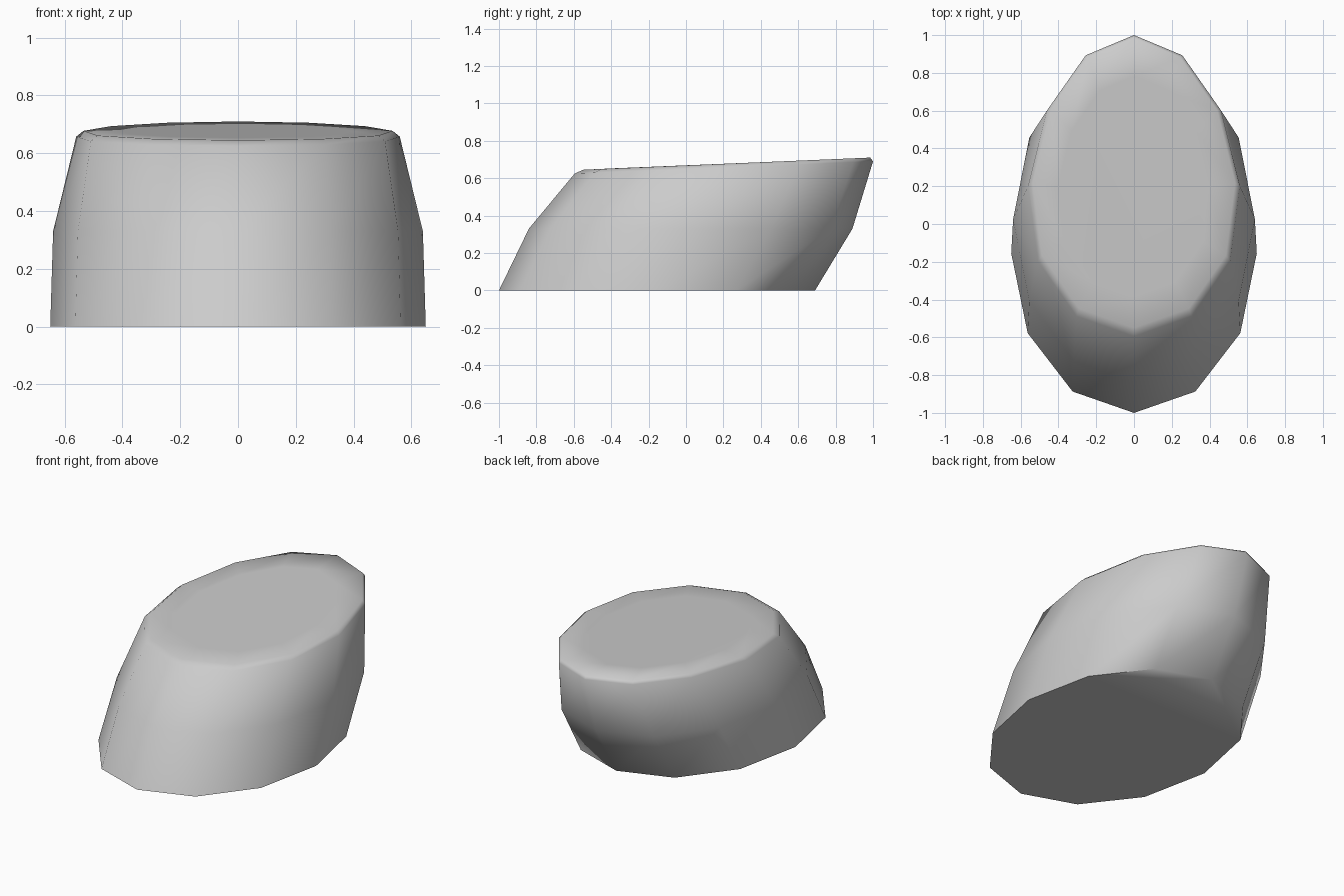
import bpy
import bmesh
import math

cube = bpy.data.objects.get("Cube")
if cube:
    bpy.data.objects.remove(cube, do_unlink=True)

SIDES = 12

grey = bpy.data.materials.new("plain grey")
grey.use_nodes = True
colour = (0.6, 0.6, 0.6, 1)
grey.diffuse_color = colour
grey.node_tree.nodes["Principled BSDF"].inputs["Base Color"].default_value = colour


def add_ring(bm, front, back, half_width, z_front, z_back, egg):
    """Oval ring tilted from front to back; egg narrows its back half."""
    ring = []
    for i in range(SIDES):
        a = math.tau * i / SIDES
        t = (1 - math.cos(a)) / 2
        x = half_width * math.sin(a) * (1 + egg * math.cos(a))
        ring.append(bm.verts.new((x, front + (back - front) * t,
                                  z_front + (z_back - z_front) * t)))
    return ring


# Slanted oval body, lofted from the base to the tilted flat top
bm = bmesh.new()
sections = [
    (-1.0, 0.69, 0.65, 0.0, 0.0, 0.0),        # base
    (-0.84, 0.89, 0.64, 0.33, 0.33, 0.0),     # belly
    (-0.595, 1.0, 0.56, 0.625, 0.69, 0.1),    # shoulder
    (-0.55, 0.985, 0.535, 0.645, 0.71, 0.1),  # rim
    (-0.38, 0.78, 0.4, 0.653, 0.701, 0.1),    # flat top
]
rings = [add_ring(bm, *s) for s in sections]
for low, high in zip(rings, rings[1:]):
    for i in range(SIDES):
        j = (i + 1) % SIDES
        bm.faces.new((low[i], low[j], high[j], high[i]))
bm.faces.new(list(reversed(rings[0])))
bm.faces.new(rings[-1])
bmesh.ops.recalc_face_normals(bm, faces=bm.faces)

mesh = bpy.data.meshes.new("slanted_body")
bm.to_mesh(mesh)
bm.free()
mesh.materials.append(grey)
body = bpy.data.objects.new("slanted_body", mesh)
bpy.context.collection.objects.link(body)
bpy.context.view_layer.objects.active = body
body.select_set(True)
bpy.ops.object.shade_smooth_by_angle(angle=math.radians(62))
